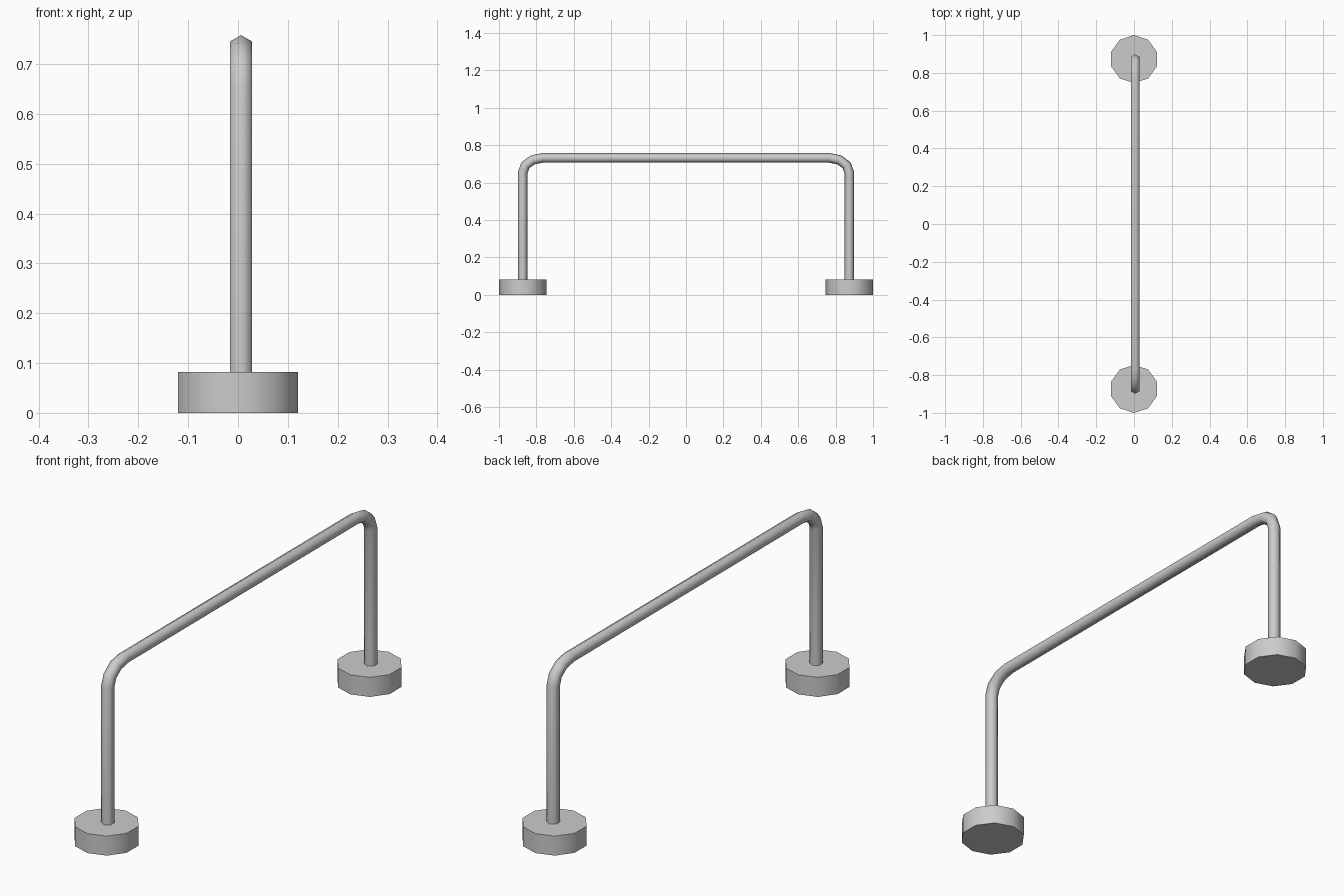
import bpy, bmesh
from math import cos, sin, pi
from mathutils import Vector

if "Cube" in bpy.data.objects:
    bpy.data.objects.remove(bpy.data.objects["Cube"])

FOOT_Y, FOOT_R, FOOT_H = 0.873, 0.127, 0.082
TUBE_X, TUBE_R, TUBE_Z = 0.006, 0.0254, 0.7326


def finish(name, bm, angle):
    bmesh.ops.recalc_face_normals(bm, faces=bm.faces)
    mesh = bpy.data.meshes.new(name)
    bm.to_mesh(mesh)
    bm.free()
    ob = bpy.data.objects.new(name, mesh)
    bpy.context.collection.objects.link(ob)
    bpy.ops.object.select_all(action='DESELECT')
    ob.select_set(True)
    bpy.context.view_layer.objects.active = ob
    bpy.ops.object.shade_smooth_by_angle(angle=angle)
    return ob


# ten-sided foot discs, one corner pointing along y
def foot(name, y):
    bm = bmesh.new()
    rings = [[bm.verts.new((FOOT_R * sin(2 * pi * i / 10),
                            y + FOOT_R * cos(2 * pi * i / 10), z))
              for i in range(10)] for z in (0, FOOT_H)]
    for i in range(10):
        j = (i + 1) % 10
        bm.faces.new((rings[0][i], rings[0][j], rings[1][j], rings[1][i]))
    bm.faces.new(rings[0])
    bm.faces.new(rings[1])
    finish(name, bm, pi / 4)


foot("front_foot", -FOOT_Y)
foot("back_foot", FOOT_Y)

# bent rail: hexagonal tube swept along a mirrored path in the yz plane
bend_y, bend_z = 0.107, 0.079
half = [(-FOOT_Y, 0.07)]
for k in range(4):
    a = pi / 2 * k / 3
    half.append((-FOOT_Y + bend_y * (1 - cos(a)),
                 TUBE_Z - bend_z * (1 - sin(a))))
path = [Vector(p) for p in half + [(-y, z) for y, z in reversed(half)]]

bm = bmesh.new()
rings = []
for n, p in enumerate(path):
    d_in = (p - path[n - 1]).normalized() if n else Vector((0, 1))
    d_out = (path[n + 1] - p).normalized() if n < len(path) - 1 else d_in
    if n == 0:
        d_in = d_out
    t = (d_in + d_out).normalized()
    side = Vector((-t.y, t.x)) / t.dot(d_in)   # mitred outward direction
    ring = []
    for i in range(6):
        a = 2 * pi * i / 6
        q = p + side * TUBE_R * cos(a)
        ring.append(bm.verts.new((TUBE_X + TUBE_R * sin(a), q.x, q.y)))
    rings.append(ring)
for r0, r1 in zip(rings, rings[1:]):
    for i in range(6):
        j = (i + 1) % 6
        bm.faces.new((r0[i], r0[j], r1[j], r1[i]))
bm.faces.new(rings[0])
bm.faces.new(rings[-1])
finish("bent_rail", bm, pi * 0.4)
